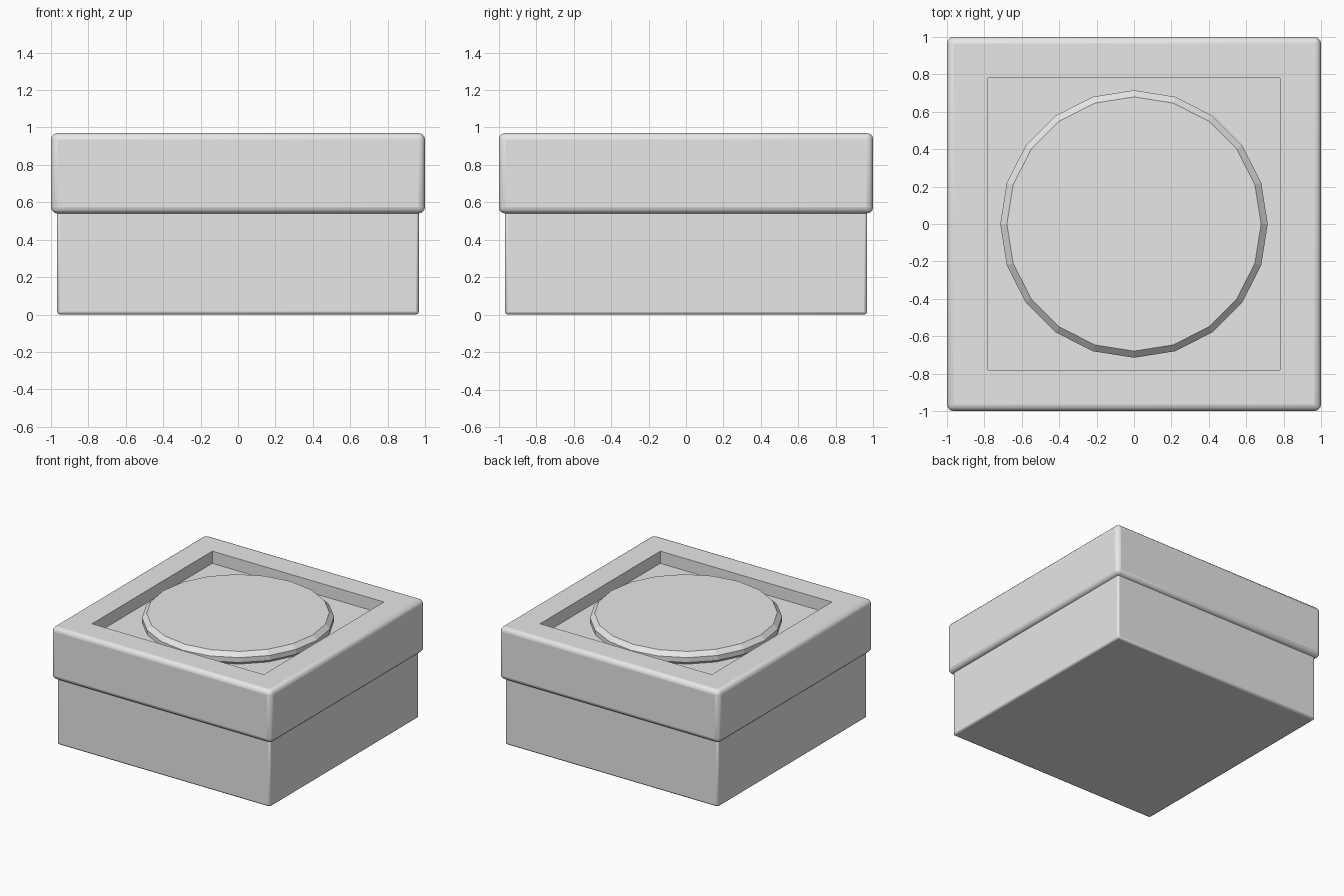
import bpy, math
from mathutils import Matrix

cube = bpy.data.objects.get("Cube")
if cube:
    bpy.data.objects.remove(cube, do_unlink=True)

grey = bpy.data.materials.new("light_grey")
grey.use_nodes = True
colour = (0.8, 0.8, 0.8, 1)
grey.diffuse_color = colour
grey.node_tree.nodes["Principled BSDF"].inputs["Base Color"].default_value = colour


def box(name, half, bottom, top):
    bpy.ops.mesh.primitive_cube_add(size=2, location=(0, 0, (bottom + top) / 2))
    ob = bpy.context.object
    ob.name = name
    ob.data.transform(Matrix.Diagonal((half, half, (top - bottom) / 2, 1)))
    ob.data.materials.append(grey)
    return ob


def round_edges(ob, width, segments):
    mod = ob.modifiers.new("rounded_edges", "BEVEL")
    mod.width = width
    mod.segments = segments
    mod.limit_method = "ANGLE"


def smooth(ob, angle):
    bpy.ops.object.select_all(action="DESELECT")
    ob.select_set(True)
    bpy.context.view_layer.objects.active = ob
    bpy.ops.object.shade_smooth_by_angle(angle=math.radians(angle))


# Lower box
base = box("base", 0.967, 0, 0.56)
round_edges(base, 0.015, 2)
smooth(base, 50)

# Overhanging lid with a square recess in its top
lid = box("lid", 1.0, 0.54, 0.97)
round_edges(lid, 0.035, 3)
cutter = box("recess_cutter", 0.78, 0.87, 1.2)
cutter.hide_render = True
cutter.hide_viewport = True
cut = lid.modifiers.new("recess", "BOOLEAN")
cut.object = cutter
cut.solver = "EXACT"
smooth(lid, 50)

# Twenty-sided button with a chamfered rim
bpy.ops.mesh.primitive_cylinder_add(vertices=20, radius=0.715, depth=0.11,
                                    location=(0, 0, 0.915))
button = bpy.context.object
button.name = "button"
button.data.materials.append(grey)
round_edges(button, 0.035, 1)
button.modifiers["rounded_edges"].angle_limit = math.radians(60)
